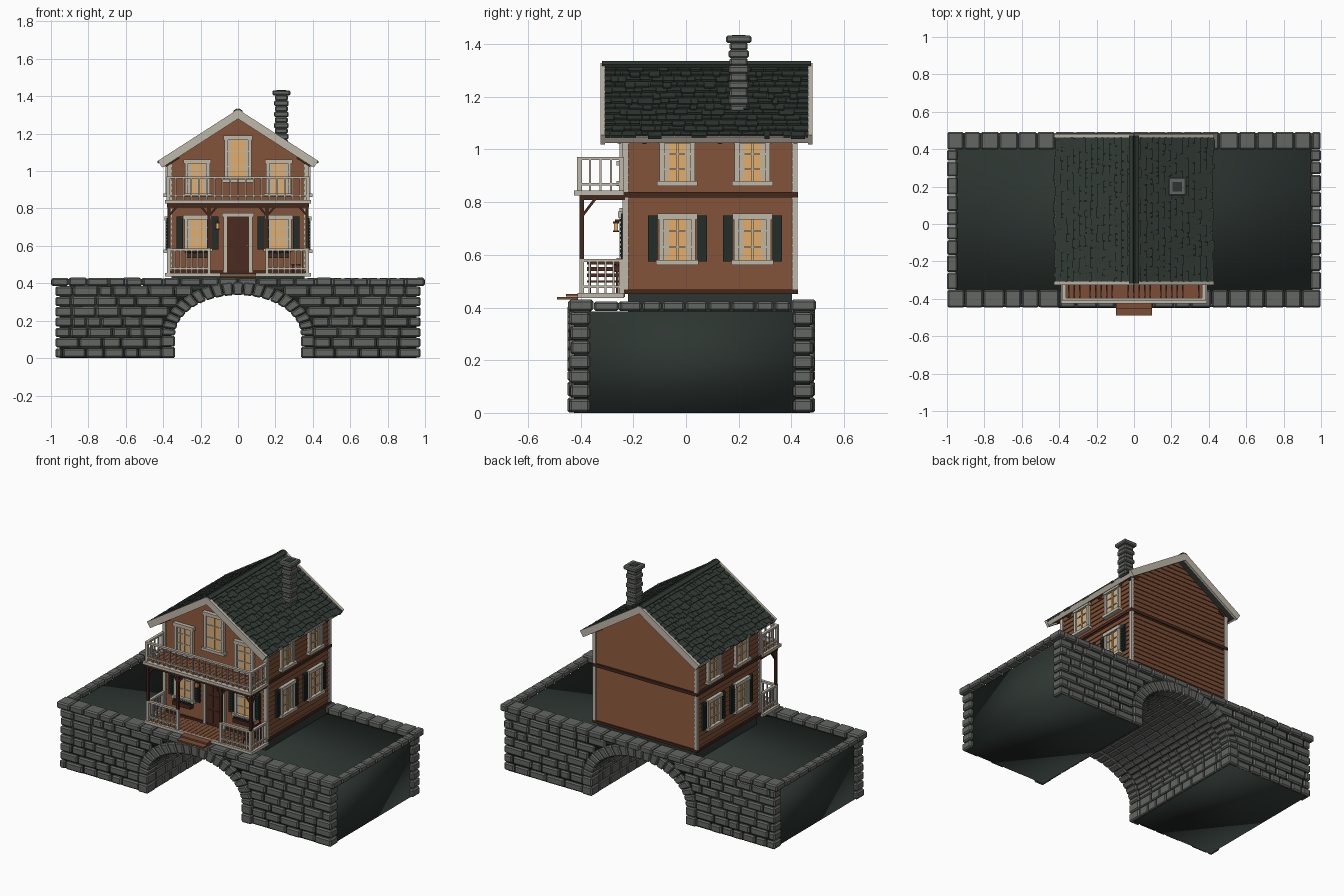
import bpy, bmesh, math, random
from mathutils import Matrix, Vector

if "Cube" in bpy.data.objects:
    bpy.data.objects.remove(bpy.data.objects["Cube"])

random.seed(4)
COL = {
    "stone_grey": (0.125, 0.132, 0.122), "earth_green": (0.026, 0.036, 0.031),
    "roof_green": (0.032, 0.044, 0.037), "siding_brown": (0.20, 0.075, 0.036),
    "dark_wood": (0.055, 0.021, 0.012), "cream_trim": (0.52, 0.48, 0.40),
    "window_glow": (0.80, 0.42, 0.13), "shutter_green": (0.016, 0.027, 0.023),
    "curtain_linen": (0.55, 0.46, 0.34), "door_brown": (0.07, 0.024, 0.014)}
MATS = {}
for k, c in COL.items():
    MATS[k] = bpy.data.materials.new(k)
    MATS[k].diffuse_color = (*c, 1)
PARTS = {}          # part name -> (bmesh, material, bevel)


def part(name, mat, bevel=0):
    PARTS[name] = (bmesh.new(), mat, bevel)


def hexa(name, p):
    """Eight corners: four of the bottom ring, then four of the top ring."""
    bm = PARTS[name][0]
    v = [bm.verts.new(q) for q in p]
    for f in ((3, 2, 1, 0), (4, 5, 6, 7), (0, 1, 5, 4), (1, 2, 6, 5), (2, 3, 7, 6), (3, 0, 4, 7)):
        bm.faces.new([v[i] for i in f])


def box(name, lo, hi, M=Matrix()):
    (a, b, c), (d, e, f) = lo, hi
    hexa(name, [M @ Vector(q) for q in ((a, b, c), (d, b, c), (d, e, c), (a, e, c),
                                        (a, b, f), (d, b, f), (d, e, f), (a, e, f))])


def beam(name, p0, p1, t):
    p0, p1 = Vector(p0), Vector(p1)
    M = Matrix.Translation(p0) @ (p1 - p0).to_track_quat('Z', 'Y').to_matrix().to_4x4()
    box(name, (-t / 2, -t / 2, 0), (t / 2, t / 2, (p1 - p0).length), M)


def frame(o, u, v, n):
    M = Matrix((u, v, n)).transposed().to_4x4()
    M.translation = Vector(o)
    return M


def spans(a, b, lo, hi):
    out = []
    while b - a > hi:
        s = min(random.uniform(lo, hi), b - a - lo * 0.6)
        out.append((a, a + s))
        a += s
    return out + [(a, b)]


for n, m, b in (("wall_stones", "stone_grey", .008), ("coping_stones", "stone_grey", .008),
                ("arch_stones", "stone_grey", .007), ("vault_stones", "stone_grey", .005),
                ("chimney", "stone_grey", .006), ("chimney_flue", "earth_green", 0),
                ("foundation", "earth_green", 0), ("siding", "siding_brown", 0),
                ("wall_bands", "dark_wood", 0), ("corner_boards", "cream_trim", 0),
                ("roof_deck", "roof_green", 0), ("shingles", "roof_green", 0), ("ridge_cap", "roof_green", 0),
                ("roof_trim", "cream_trim", 0), ("rafter_tails", "dark_wood", 0),
                ("window_frames", "cream_trim", 0), ("window_panes", "window_glow", 0),
                ("curtains", "curtain_linen", 0), ("shutters", "shutter_green", 0),
                ("door", "door_brown", 0), ("door_frame", "cream_trim", 0), ("door_knob", "window_glow", 0),
                ("porch_planks", "siding_brown", 0), ("porch_rim", "cream_trim", 0),
                ("porch_posts", "dark_wood", 0), ("railings", "cream_trim", 0), ("steps", "siding_brown", 0),
                ("lantern", "dark_wood", 0), ("lantern_light", "window_glow", 0), ("bench", "door_brown", 0),
                ("flower_boxes", "dark_wood", 0), ("leaves", "shutter_green", 0), ("flowers", "curtain_linen", 0)):
    part(n, m, b)

# Bridge: arch outline, made of vertical legs and a half ellipse
A, B, ZS = 0.335, 0.215, 0.12


def arch(t, d):                       # t: 0..1 over the ellipse, below/above = legs
    if t < 0 or t > 1:
        return (-(A + d) if t < 0 else A + d, ZS + (t if t < 0 else 1 - t))
    th = math.pi * (1 - t)
    return ((A + d) * math.cos(th), ZS + (B + d) * math.sin(th))


def stations(n):
    return [-ZS, -ZS / 2] + [i / n for i in range(n + 1)] + [1 + ZS / 2, 1 + ZS]


def arch_block(name, t0, t1, d0, d1, y0, y1):
    q = [arch(t0, d0), arch(t1, d0), arch(t1, d1), arch(t0, d1)]
    c = [sum(p[i] for p in q) / 4 for i in (0, 1)]
    q = [[c[i] + (p[i] - c[i]) * 0.95 for i in (0, 1)] for p in q]
    hexa(name, [(x, y0, z) for x, z in q] + [(x, y1, z) for x, z in q])


# Earth body with the arch cut out
part("bridge_fill", "earth_green")
bm = PARTS["bridge_fill"][0]
prof = [(-.955, 0)] + [arch(t, .02) for t in stations(24)] + [(.955, 0), (.955, .385), (-.955, .385)]
f = bm.faces.new([bm.verts.new((x, -.425, z)) for x, z in prof])
r = bmesh.ops.extrude_face_region(bm, geom=[f])
bmesh.ops.translate(bm, verts=[v for v in r["geom"] if isinstance(v, bmesh.types.BMVert)], vec=(0, .895, 0))

st = stations(21)
for y0, y1 in ((-.45, -.36), (.405, .49)):
    for t0, t1 in zip(st, st[1:]):
        arch_block("arch_stones", t0, t1, 0, .075, y0, y1)
st = stations(24)
for t0, t1 in zip(st, st[1:]):
    for y0, y1 in spans(-.36, .405, .07, .12):
        arch_block("vault_stones", t0, t1, .006, .035, y0 + .003, y1 - .003)

# Coursed walls, front and back
H = 0.055
for y0, y1 in ((-.44, -.365), (.407, .483)):
    for row in range(7):
        z = row * H
        k = max(0, (z + .4 * H - ZS) / (B + .075))
        xi = (A + .07) * math.sqrt(max(0, 1 - k * k))
        for s in (-1, 1):
            for a, b in spans(xi, .98, .07, .14):
                j = random.uniform(-.004, .004)
                x0, x1 = sorted((s * (a + .003), s * (b - .003)))
                box("wall_stones", (x0, y0 + (j if y0 < 0 else 0), z + .003),
                    (x1, y1 + (j if y0 > 0 else 0), z + H - .003))
for y0, y1 in ((-.447, -.352), (.398, .493)):
    for a, b in spans(-1, 1, .085, .115):
        box("coping_stones", (a + .002, y0, .386), (b - .002, y1, .43 - random.uniform(0, .005)))
for s in (-1, 1):
    for a, b in spans(-.352, .398, .07, .1):
        box("coping_stones", (min(s * .945, s), a + .002, .386), (max(s * .945, s), b - .002, .423))

# House body: lap siding that narrows into the gables
SL = 0.643                            # roof slope
YF, YB, HW = -.23, .413, .365
box("foundation", (-.355, YF + .01, .38), (.355, YB - .01, .457))


def half(z):
    return max(.004, min(HW, (1.292 - z) / SL))


def ring(z, o):
    w = half(z) + o
    return [(-w, YF - o, z), (w, YF - o, z), (w, YB + o, z), (-w, YB + o, z)]


P = 0.0298
for i in range(28):
    z = .455 + i * P
    hexa("siding", ring(z, .006) + ring(z + P, 0))
for z0, z1, o in ((.452, .468, .012), (.818, .838, .013)):
    box("wall_bands", (-HW - o, YF - o, z0), (HW + o, YB + o, z1))
for x in (-HW, HW):
    for y in (YF, YB):
        box("corner_boards", (x - .011, y - .011, .468), (x + .011, y + .011, 1.045))

# Roof: deck, shingles, barge boards, fascia, rafter tails
c, s_ = 1 / math.hypot(1, SL), SL / math.hypot(1, SL)
L = .42 / c
for s in (-1, 1):
    M = frame((0, 0, 1.322), (s * c, 0, -s_), (0, 1, 0), (s * s_, 0, c))
    box("roof_deck", (0, -.31, -.026), (L - .005, .465, -.004), M)
    rows = 13
    for r in range(rows):
        u0, u1 = r * L / rows, (r + 1) * L / rows
        for a, b in spans(-.31, .465, .02, .06):
            e = random.choice((0, 0, .006, .012))
            hexa("shingles", [M @ Vector(q) for q in (
                (u0, a + .001, -.006), (u1 + e, a + .001, -.006), (u1 + e, b - .001, -.006), (u0, b - .001, -.006),
                (u0, a + .001, -.003), (u1 + e, a + .001, .006), (u1 + e, b - .001, .006), (u0, b - .001, -.003))])
    for y in (-.325, .463):
        box("roof_trim", (0, y, -.036), (L + .006, y + .017, .007), M)
    box("roof_trim", (L - .006, -.32, -.03), (L + .004, .475, -.002), M)
    box("ridge_cap", (-.003, -.318, .0), (.022, .474, .014), M)
    for k in range(8):
        y = -.26 + k * .0955
        box("rafter_tails", (L - .1, y, -.045), (L - .015, y + .014, -.024), M)

# Chimney
for i in range(10):
    w, z = (.039, .034)[i % 2], 1.11 + i * .0297
    box("chimney", (.232 - w, .2 - w, z), (.232 + w, .2 + w, z + .0297))
box("chimney", (.184, .152, 1.405), (.28, .248, 1.432))
box("chimney_flue", (.207, .175, 1.42), (.257, .225, 1.434))


# Windows in a wall frame: u right, v up, n outwards
def window(M, w, h, shutters=False):
    a, t = w / 2, .018
    box("window_panes", (-a, 0, .002), (a, h, .009), M)
    for s in (-1, 1):
        box("window_frames", (s * a - (t if s > 0 else 0), 0, 0), (s * a + (t if s < 0 else 0), h, .02), M)
        ci, co = s * (a - t - .02), s * (a - t)
        box("curtains", (min(ci, co), t, .009), (max(ci, co), h - t, .0115), M)
        if shutters:
            u = s * (a + .024)
            box("shutters", (u - .018, .006, 0), (u + .018, h - .004, .013), M)
            for k in range(9):
                v = .018 + k * (h - .035) / 9
                box("shutters", (u - .012, v, .012), (u + .012, v + .01, .018), M)
    box("window_frames", (-a - .006, h - t, 0), (a + .006, h + .004, .025), M)
    box("window_frames", (-a - .01, -.006, 0), (a + .01, .012, .03), M)
    box("window_frames", (-.004, 0, .009), (.004, h, .015), M)
    for k in (1, 2):
        box("window_frames", (-a, k * h / 3 - .003, .009), (a, k * h / 3 + .003, .015), M)


def wall(side, u, z):                 # frames on the front, right and left walls
    if side == 0:
        return frame((u, YF - .003, z), (1, 0, 0), (0, 0, 1), (0, -1, 0))
    return frame((side * (HW + .003), u, z), (0, side, 0), (0, 0, 1), (side, 0, 0))


for s in (-1, 1):
    for y in (-.033, .252):
        window(wall(s, y, .568), .14, .185, True)
        window(wall(s, y, .868), .135, .172)
    window(wall(0, s * .217, .575), .14, .185, True)
    window(wall(0, s * .217, .868), .135, .19)
    # Flower boxes under the ground windows
    box("flower_boxes", (s * .217 - .065, -.275, .535), (s * .217 + .065, -.24, .562))
    for k in range(9):
        p = Vector((s * .217 - .056 + k * .014, -.258 + random.uniform(-.008, .008), .568))
        bmesh.ops.create_icosphere(PARTS["leaves"][0], subdivisions=1, radius=.012, matrix=Matrix.Translation(p))
        bmesh.ops.create_icosphere(PARTS["flowers"][0], subdivisions=1, radius=.005,
                                   matrix=Matrix.Translation(p + Vector((0, -.007, .01))))
window(wall(0, 0, .945), .145, .24)

# Door, frame and lantern
D = wall(0, 0, .457)
box("door", (-.06, 0, 0), (.06, .3, .008), D)
for u in (-.045, .008):
    for v, h in ((.02, .08), (.115, .08), (.21, .07)):
        box("door", (u, v, .006), (u + .037, v + h, .012), D)
box("door_knob", (.046, .14, .006), (.053, .148, .018), D)
for u in (-.078, .06):
    box("door_frame", (u, 0, 0), (u + .018, .3, .016), D)
box("door_frame", (-.085, .298, 0), (.085, .32, .02), D)
box("lantern_light", (-.118, .235, .025), (-.102, .262, .041), D)
box("lantern", (-.121, .262, .022), (-.099, .27, .044), D)
box("lantern", (-.121, .229, .022), (-.099, .235, .044), D)
box("lantern", (-.113, .27, 0), (-.107, .278, .036), D)

# Porch floor, balcony floor, posts and braces
for z in (.437, .826):
    box("porch_rim", (-.39, -.425 if z > .5 else -.412, z), (.39, -.40, z + .018))
    for s in (-1, 1):
        box("porch_rim", (min(s * .376, s * .39), -.40, z), (max(s * .376, s * .39), -.236, z + .018))
    for i in range(26):
        x = -.377 + i * .029
        box("porch_planks", (x, -.402, z + .003), (x + .027, -.232, z + .0175))
PX = (-.37, -.155, .155, .37)
box("porch_posts", (-.38, -.405, .804), (.38, -.387, .826))
for x in PX:
    box("porch_posts", (x - .008, -.404, .455), (x + .008, -.388, .81))
    box("porch_posts", (x - .007, -.39, .808), (x + .007, -.232, .826))
    beam("porch_posts", (x, -.392, .75), (x, -.345, .812), .01)
    for s in (-1, 1):
        if abs(x + s * .045) < .38:
            beam("porch_posts", (x, -.396, .76), (x + s * .045, -.396, .812), .01)


# Railings
def railing(p0, p1, z, h, n):
    (x0, y0), (x1, y1) = p0, p1
    for v, t, w in ((h - .012, .012, .009), (.02, .009, .006)):
        box("railings", (min(x0, x1) - w, min(y0, y1) - w, z + v), (max(x0, x1) + w, max(y0, y1) + w, z + v + t))
    for i in range(n + 1):
        k = i / n
        x, y, w = x0 + (x1 - x0) * k, y0 + (y1 - y0) * k, (.009 if i in (0, n) else .004)
        box("railings", (x - w, y - w, z), (x + w, y + w, z + h))


railing((-.373, -.404), (.373, -.404), .844, .127, 18)
for s in (-1, 1):
    railing((s * .373, -.404), (s * .373, -.245), .844, .127, 4)
    railing((s * .37, -.396), (s * .37, -.245), .455, .13, 5)
    railing((s * .37, -.396), (s * .155, -.396), .455, .13, 7)

# Steps and porch bench
box("steps", (-.095, -.49, .43), (.095, -.41, .439))
box("steps", (-.095, -.455, .442), (.095, -.40, .452))
for k in range(3):
    box("bench", (.335, -.375, .515 + k * .024), (.342, -.25, .53 + k * .024))
    box("bench", (.285 + k * .017, -.375, .495), (.299 + k * .017, -.25, .502))
for x, h in ((.289, .495), (.337, .585)):
    for y in (-.368, -.265):
        box("bench", (x, y, .455), (x + .008, y + .008, h))

# Turn every collected part into an object
for name, (bm, mat, bev) in PARTS.items():
    bmesh.ops.recalc_face_normals(bm, faces=bm.faces)
    if name == "bridge_fill":
        for f in bm.faces:
            f.smooth = True
    me = bpy.data.meshes.new(name)
    bm.to_mesh(me)
    bm.free()
    me.materials.append(MATS[mat])
    ob = bpy.data.objects.new(name, me)
    bpy.context.collection.objects.link(ob)
    if bev:
        mod = ob.modifiers.new("soft_edges", 'BEVEL')
        mod.width, mod.segments = bev, 1

for m in bpy.data.materials:
    if m.users and not m.is_grease_pencil:
        m.use_nodes = True
        m.node_tree.nodes["Principled BSDF"].inputs["Base Color"].default_value = m.diffuse_color
